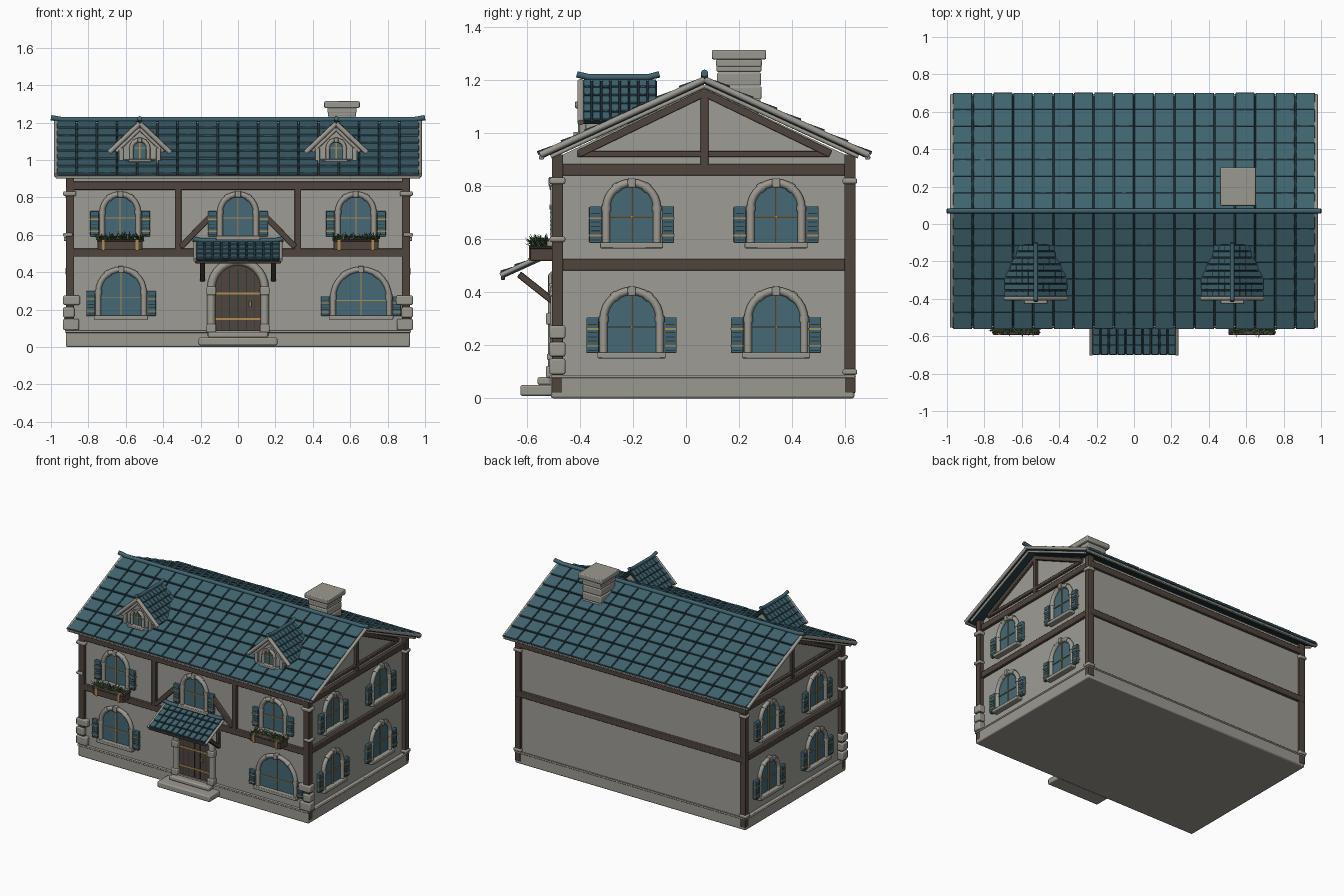
import bpy, bmesh, random
from math import pi, sin, cos, radians
from mathutils import Vector, Matrix

if "Cube" in bpy.data.objects:
    bpy.data.objects.remove(bpy.data.objects["Cube"])

random.seed(4)
COL = {"stone": (.33, .32, .28), "plaster": (.34, .335, .30), "wood": (.08, .058, .046), "slate": (.05, .125, .16),
       "dark": (.018, .04, .05), "glass": (.06, .14, .18), "gold": (.42, .26, .08), "leaf": (.07, .13, .05)}
MATS, PARTS = {}, {}
for k, c in COL.items():
    MATS[k] = bpy.data.materials.new(k)
    MATS[k].diffuse_color = (*c, 1)
I = Matrix.Identity(4)
T = lambda x, y, z: Matrix.Translation((x, y, z))


def part(name, mat, bevel=0.0):
    return PARTS.setdefault(name, (bmesh.new(), mat, bevel))[0]


def box(bm, c, s, M=I, ay=0, ax=0):
    m = M @ T(*c) @ Matrix.Rotation(ay, 4, 'Y') @ Matrix.Rotation(ax, 4, 'X') @ Matrix.Diagonal((*s, 1))
    bmesh.ops.create_cube(bm, size=1, matrix=m)


def bar(bm, a, b, w, d, M=I):
    """Rectangular beam from a to b, d thick along the facade normal (local y)."""
    a, b = Vector(a), Vector(b)
    z = (b - a).normalized()
    side = Vector((1, 0, 0)) if abs(z.x) < .01 else Vector((0, 1, 0))
    x = side.cross(z).normalized()
    rot = Matrix((x, side, z)).transposed().to_4x4()
    m = M @ Matrix.Translation((a + b) / 2) @ rot @ Matrix.Diagonal((w, d, (b - a).length, 1))
    bmesh.ops.create_cube(bm, size=1, matrix=m)


def tube(bm, pts, r, M=I, n=10):
    pts = [Vector(p) for p in pts]
    rings = []
    for i, p in enumerate(pts):
        t = (pts[min(i + 1, len(pts) - 1)] - pts[max(i - 1, 0)]).normalized()
        ref = Vector((0, 1, 0)) if abs(t.y) < .5 else Vector((1, 0, 0))
        u = t.cross(ref).normalized()
        v = t.cross(u)
        rings.append([bm.verts.new(M @ (p + r * (cos(2*pi*k/n) * u + sin(2*pi*k/n) * v))) for k in range(n)])
    for a, b in zip(rings, rings[1:]):
        for k in range(n):
            bm.faces.new((a[k], a[(k+1) % n], b[(k+1) % n], b[k]))
    bm.faces.new(rings[0])
    bm.faces.new(rings[-1])


def prism(bm, pts, d0, d1, M=I):
    a, b = ([bm.verts.new(M @ Vector((u, -d, z))) for u, z in pts] for d in (d0, d1))
    bm.faces.new(a)
    bm.faces.new(b)
    for i in range(len(pts)):
        j = (i + 1) % len(pts)
        bm.faces.new((a[i], a[j], b[j], b[i]))


def arch(w, z0, spring, u=0, n=14):
    return [(u + w, z0)] + [(u + w*cos(pi*i/n), spring + w*sin(pi*i/n)) for i in range(n + 1)] + [(u - w, z0)]


def window(M, u, z0, top, w, r=.015, shutters=True):
    spring = top - w - r
    frame = part("window_frames", "stone")
    blocks = part("window_sills_and_keystones", "stone", .004)
    gold = part("window_bars", "gold")
    prism(part("window_glass", "glass"), arch(w, z0, spring, u), -.005, .007, M)
    tube(frame, [(p, -.012, z) for p, z in arch(w, z0, spring, u)], r, M)
    for a in (0, .3, .7, 1):       # raised joint bands on the arch
        seg = [(u + w*cos(pi*a + e), -.012, spring + w*sin(pi*a + e)) for e in (-.1, .1)]
        tube(frame, seg, r * 1.2, M)
    box(blocks, (u, -.016, top - r), (r*2, .034, r*2.4), M)
    box(blocks, (u, -.018, z0 - .003), (2*w + 3*r, .044, r*1.5), M)
    box(gold, (u, -.009, (z0 + top) / 2 - r), (.006, .008, top - z0 - 2*r), M)
    box(gold, (u, -.009, z0 + .55*(spring - z0) + .03), (2*w, .008, .005), M)
    if shutters:
        h = spring - z0
        for s in (-1, 1):
            x = u + s*(w + r + .026)
            box(part("shutters", "slate", .004), (x, -.014, z0 + h/2 + .006), (.046, .024, h), M)
            for f in (.25, .72):
                box(part("shutter_hinges", "gold"), (x, -.014, z0 + h*f), (.049, .029, .006), M)
            for f in (.12, .38, .5, .62, .85):
                box(part("shutter_slats", "dark"), (x, -.026, z0 + h*f), (.034, .003, .004), M)


def tiled_slope(o, across, down, W, L, cols, rows, t):
    X, Y = Vector(across), Vector(down).normalized()
    Z = X.cross(Y)
    Z = -Z if Z.z < 0 else Z
    M = Matrix.Translation(o) @ Matrix((X, Y, Z)).transposed().to_4x4()
    box(part("roof_underlay", "dark"), (0, L/2, -.005), (W, L, .012), M)
    w, l = W/cols, L/rows
    for i in range(cols):
        for j in range(rows):
            c = (-W/2 + (i + .5)*w, (j + .5)*l, t*.75 + random.uniform(-.001, .001))
            box(part("roof_tiles", "slate", .002), c, (w - min(.007, w*.15), l*.97, t), M, ax=t*.6/l)


FRONT = T(0, -.485, 0)
RIGHT = T(.89, 0, 0) @ Matrix.Rotation(pi/2, 4, 'Z')
LEFT = Matrix.Scale(-1, 4, (1, 0, 0)) @ RIGHT
SIDES = (RIGHT, LEFT)

# Body with gables, and plinth
prism(part("walls", "plaster"), [(-.485, .02), (.62, .02), (.62, .91), (.07, 1.17), (-.485, .91)], -.89, .89,
      Matrix.Rotation(pi/2, 4, 'Z'))
box(part("plinth", "stone", .008), (0, .063, .042), (1.84, 1.145, .084))
for x in (-.92, .92):
    tube(part("plinth_moulding", "stone"), [(x, -.51, .082), (x, .635, .082)], .006)
for y in (-.51, .635):
    tube(part("plinth_moulding", "stone"), [(-.92, y, .082), (.92, y, .082)], .006)

# Timber frame
timber = part("timber_frame", "wood", .004)
for z in (.504, .862):
    for y in (-.49, .625):
        box(timber, (0, y, z), (1.84, .03, .043))
    for x in (-.895, .895):
        box(timber, (x, .067, z), (.03, 1.14, .043))
for x in (-.898, .898):
    for y in (-.485, .618):
        box(timber, (x, y, .47), (.045, .042, .9))
for s in (-1, 1):
    box(timber, (s*.32, -.49, .685), (.036, .03, .33))
    bar(timber, (s*.305, -.495, .535), (s*.14, -.495, .705), .03, .03)
for M in SIDES:
    box(timber, (.07, -.004, 1.02), (.03, .03, .29), M)
    box(timber, (.065, -.004, .921), (.95, .026, .022), M)
    for s in (-1, 1):
        bar(timber, (.07 + s*.475, -.004, .922), (.07, -.004, 1.152), .028, .03, M)

# Corner stones
quoin = part("corner_stones", "stone", .007)
for s in (-1, 1):
    for z, w, h in ((.12, .085, .06), (.185, .06, .055), (.25, .09, .05), (.60, .05, .02), (.82, .07, .025)):
        box(quoin, (s*(.935 - w/2), -.485, z), (w, .06, h))
    for z in (.1, .82):
        box(quoin, (s*.90, .618, z), (.06, .055, .022))

# Windows
for u in (-.63, 0, .63):
    window(FRONT, u, .585, .832, .096)
window(FRONT, -.625, .16, .43, .122)
window(FRONT, .658, .16, .43, .15)
for M in SIDES:
    for u in (-.205, .34):
        window(M, u, .58, .828, .096)
        window(M, u, .165, .42, .106)

# Door with stone arch and steps
prism(part("door", "wood"), arch(.13, .07, .315), -.005, .01, FRONT)
tube(part("door_arch", "stone"), [(u, -.014, z) for u, z in arch(.143, .06, .315)], .022, FRONT, 12)
for s in (-1, 1):
    for z in (.1, .3):
        box(part("door_jamb_blocks", "stone", .006), (s*.143, -.018, z), (.05, .05, .045), FRONT)
for i in range(-2, 3):
    box(part("door_plank_gaps", "dark"), (i*.045, -.011, .25), (.004, .004, .33), FRONT)
for z in (.15, .285):
    box(part("door_straps", "gold"), (0, -.013, z), (.24, .006, .01), FRONT)
tube(part("door_handle", "gold"), [(.065, -.02, .215), (.065, -.022, .245)], .007, FRONT)
steps = part("door_steps", "stone", .008)
box(steps, (0, -.55, .03), (.42, .15, .042))
box(steps, (0, -.53, .065), (.32, .06, .03))

# Porch roof on brackets
tiled_slope((0, -.485, .558), (1, 0, 0), (0, -.21, -.095), .45, .23, 10, 4, .012)
tube(part("porch_ridge", "slate"), [(-.24, -.5, .578), (-.2, -.5, .57), (.2, -.5, .57), (.24, -.5, .578)], .013)
box(part("porch_eave", "wood", .003), (0, -.69, .454), (.46, .016, .014))
for s in (-1, 1):
    tube(part("porch_edges", "stone"), [(s*.23, -.49, .562), (s*.23, -.70, .464)], .009)
    bar(part("porch_brackets", "wood", .003), (s*.19, -.63, .468), (s*.19, -.50, .365), .026, .026)
    box(part("porch_brackets", "wood"), (s*.19, -.497, .41), (.026, .022, .12))

# Main roof
for s in (-1, 1):
    tiled_slope((0, .07, 1.198), (1, 0, 0), (0, s*.625, -.287), 1.94, .688, 18, 7, .014)
    box(part("eave_trim", "stone", .004), (0, .07 + s*.615, .909), (1.95, .02, .016))
    for x in (-.972, .972):
        tube(part("roof_edges", "stone"), [(x, .07, 1.203), (x, .07 + s*.62, .918)], .012)
        tube(part("roof_edges", "stone"), [(x*.985, .07, 1.178), (x*.985, .07 + s*.58, .912)], .008)
tube(part("ridge_roll", "slate"), [(-1, .07, 1.226), (-.94, .07, 1.216), (.94, .07, 1.216), (1, .07, 1.226)], .014)

# Dormers
for cx in (-.525, .525):
    D = T(cx, -.385, 0)
    prism(part("dormer_walls", "plaster"), [(-.11, .98), (.11, .98), (.11, 1.07), (0, 1.175), (-.11, 1.07)],
          -.27, 0, D)
    window(D, 0, 1.0, 1.118, .045, .011, False)
    box(part("dormer_sills", "stone", .004), (0, -.008, .99), (.16, .04, .016), D)
    tube(part("dormer_ridges", "slate"), [(0, -.027, 1.222), (0, .02, 1.211), (0, .24, 1.211), (0, .285, 1.222)],
         .012, D)
    for s in (-1, 1):
        tiled_slope((cx, -.25, 1.197), (0, 1, 0), (s*.16, 0, -.155), .28, .222, 8, 5, .01)
        tube(part("dormer_gable_boards", "stone"), [(0, -.012, 1.195), (s*.163, -.012, 1.04)], .013, D)
        tube(part("dormer_gable_boards", "stone"), [(0, -.006, 1.165), (s*.125, -.006, 1.045)], .009, D)
        box(part("dormer_posts", "stone", .004), (s*.1, -.005, 1.02), (.025, .025, .09), D)
        box(part("dormer_eave_beams", "wood"), (s*.12, .13, 1.058), (.02, .27, .016), D)

# Chimney
chim = part("chimney", "stone", .006)
for k in range(4):
    box(chim, (.556, .2, 1.10 + k*.052), (.148 + .004*(k % 2), .166 + .004*(k % 2), .05))
box(chim, (.556, .2, 1.265), (.155, .172, .03))
box(chim, (.556, .2, 1.296), (.19, .205, .036))

# Planters with foliage
for cx in (-.63, .63):
    box(part("planters", "wood", .004), (cx, -.545, .546), (.24, .085, .052))
    box(part("planter_rims", "wood", .003), (cx, -.545, .569), (.25, .095, .01))
    for s in (-1, 1):
        box(part("planter_straps", "gold"), (cx + s*.09, -.546, .546), (.014, .094, .058))
    for i in range(110):
        p = T(cx + random.uniform(-.125, .125), random.uniform(-.58, -.53), random.uniform(.572, .592))
        tilt = Matrix.Rotation(random.uniform(0, 2*pi), 4, 'Z') @ Matrix.Rotation(radians(random.uniform(20, 95)), 4, 'X')
        bmesh.ops.create_cone(part("planter_foliage", "leaf"), cap_ends=True, segments=4, radius1=.007, radius2=.0005,
                              depth=.042, matrix=p @ tilt @ T(0, 0, .014) @ Matrix.Diagonal((1, .45, 1, 1)))

# Turn every part into an object
for name, (bm, mat, bevel) in PARTS.items():
    bmesh.ops.recalc_face_normals(bm, faces=bm.faces)
    me = bpy.data.meshes.new(name)
    bm.to_mesh(me)
    bm.free()
    me.materials.append(MATS[mat])
    ob = bpy.data.objects.new(name, me)
    bpy.context.collection.objects.link(ob)
    if bevel:
        mod = ob.modifiers.new("bevel", 'BEVEL')
        mod.width, mod.segments, mod.limit_method = bevel, 2 if bevel > .003 else 1, 'ANGLE'
    bpy.context.view_layer.objects.active = ob
    ob.select_set(True)
    bpy.ops.object.shade_smooth_by_angle(angle=radians(40))
    ob.select_set(False)

for m in bpy.data.materials:
    if m.users and not m.is_grease_pencil:
        m.use_nodes = True
        m.node_tree.nodes["Principled BSDF"].inputs["Base Color"].default_value = m.diffuse_color
